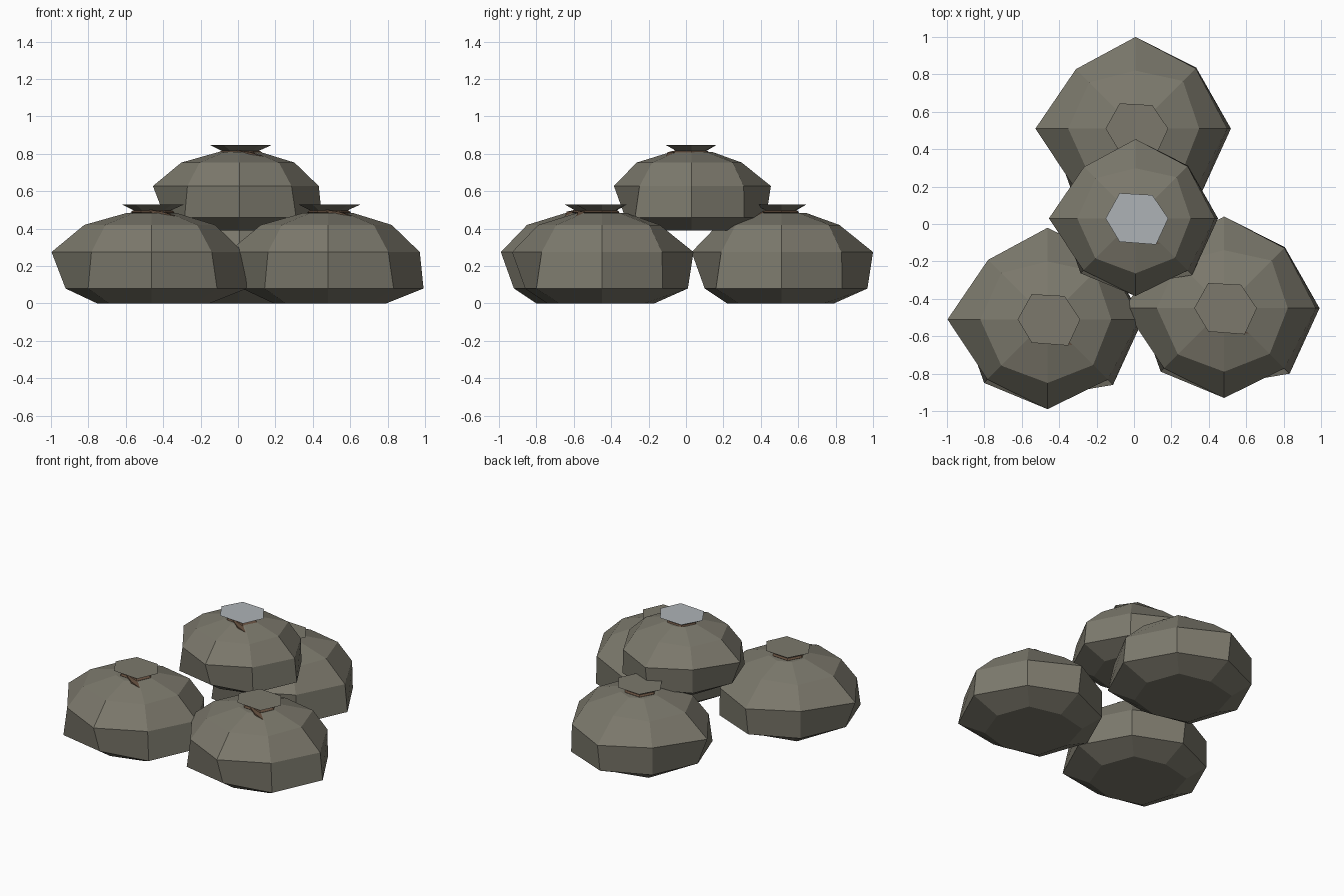
import bpy, bmesh, math
from mathutils import Vector

if "Cube" in bpy.data.objects:
    bpy.data.objects.remove(bpy.data.objects["Cube"])


def material(name, rgb):
    m = bpy.data.materials.new(name)
    m.diffuse_color = (*rgb, 1)
    m.use_nodes = True
    m.node_tree.nodes["Principled BSDF"].inputs["Base Color"].default_value = m.diffuse_color
    return m


CLOTH = material("cloth", (0.2, 0.19, 0.15))
ROPE = material("rope", (0.13, 0.08, 0.05))
FILLING = material("filling", (0.42, 0.45, 0.47))

# Body rings: height, then radius at E, NE, N, NW, W, SW, S, SE
BODY = [
    (0.00, [.31, .32, .28, .32, .29, .32, .29, .32]),
    (0.08, [.51, .46, .46, .45, .46, .48, .41, .495]),
    (0.275, [.49, .455, .49, .45, .535, .455, .48, .455]),
    (0.42, [.34, .36, .31, .35, .36, .35, .34, .345]),
    (0.485, [.13] * 8),
]
# Irregular hexagonal mouth of the sack
MOUTH = [(.175, 0), (.09, .125), (-.085, .135), (-.16, 0), (-.085, -.125), (.11, -.14)]


def loft(name, rings, mat, cap_mat=None):
    """Skin a stack of rings and close both ends."""
    bm = bmesh.new()
    loops = [[bm.verts.new(p) for p in ring] for ring in rings]
    n = len(loops[0])
    for a, b in zip(loops, loops[1:]):
        for i in range(n):
            j = (i + 1) % n
            bm.faces.new((a[i], a[j], b[j], b[i]))
    bm.faces.new(loops[0][::-1])
    cap = bm.faces.new(loops[-1])
    if cap_mat:
        cap.material_index = 1
    me = bpy.data.meshes.new(name)
    bm.to_mesh(me)
    bm.free()
    me.materials.append(mat)
    if cap_mat:
        me.materials.append(cap_mat)
    ob = bpy.data.objects.new(name, me)
    bpy.context.collection.objects.link(ob)
    return ob


def sack(label, x, y, z, s, cap):
    origin = Vector((x, y, z))
    # Bulging octagonal body
    rings = []
    for h, radii in BODY:
        rings.append([origin + s * Vector((r * math.cos(i * math.pi / 4),
                                           r * math.sin(i * math.pi / 4), h))
                      for i, r in enumerate(radii)])
    loft(label + "_sack_body", rings, CLOTH)

    # Flared neck above the tie
    top = z + 0.53 * s

    def hexagon(k, h):
        return [Vector((x + px * k, y + py * k, h)) for px, py in MOUTH]

    loft(label + "_sack_mouth",
         [hexagon(.5, top - .05), hexagon(.58, top - .033), hexagon(1, top)], CLOTH, cap)

    # Rope tie and its loose end
    loft(label + "_rope_tie",
         [hexagon(.62, top - .052), hexagon(.7, top - .042), hexagon(.62, top - .032)], ROPE)
    tail = []
    for px, py, pz, w in [(-.01, -.07, -.036, .012), (.06, -.11, -.05, .018), (.14, -.125, -.072, .012)]:
        c = Vector((x + px, y + py, top + pz))
        tail.append([c + Vector((0.3 * dy, dy, dz)) for dy, dz in
                     ((-w, -w * .6), (w, -w * .6), (w, w * .6), (-w, w * .6))])
    loft(label + "_rope_end", tail, ROPE)


sack("left", -.462, -.51, 0, 1, None)
sack("right", .482, -.45, 0, 1, None)
sack("back", .008, .51, 0, 1, None)
sack("upper", .008, .03, .39, .865, FILLING)
